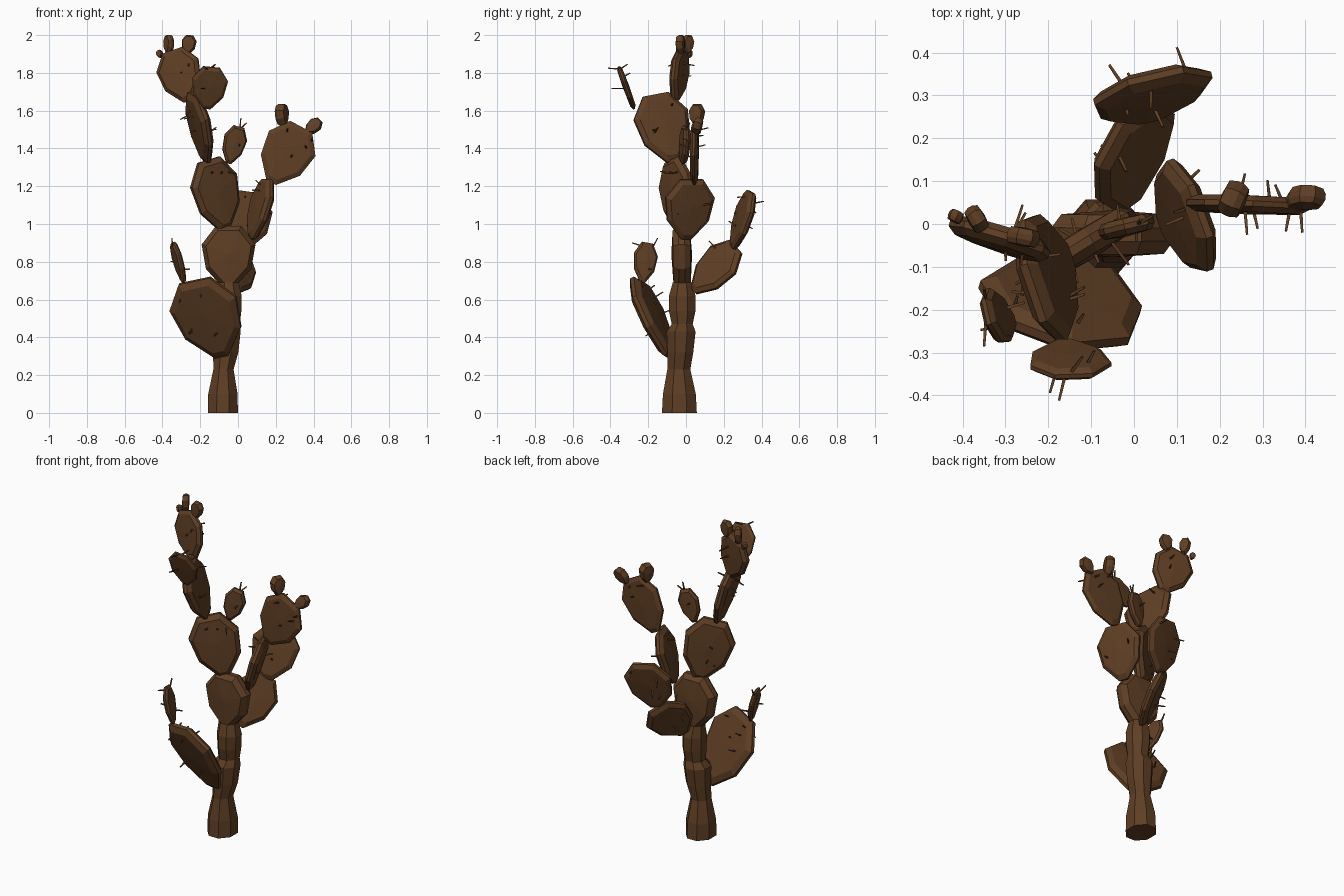
import bpy, bmesh, math, random
from mathutils import Vector

random.seed(4)
cube = bpy.data.objects.get("Cube")
if cube:
    bpy.data.objects.remove(cube, do_unlink=True)

# Single dry brown for the whole plant
brown = bpy.data.materials.new("dry_brown")
brown.use_nodes = True
colour = (0.115, 0.049, 0.018, 1)
brown.diffuse_color = colour
bsdf = next(n for n in brown.node_tree.nodes if n.type == 'BSDF_PRINCIPLED')
bsdf.inputs["Base Color"].default_value = colour
bsdf.inputs["Roughness"].default_value = 0.9


def finish(bm, name):
    bmesh.ops.recalc_face_normals(bm, faces=bm.faces)
    mesh = bpy.data.meshes.new(name)
    bm.to_mesh(mesh)
    bm.free()
    mesh.materials.append(brown)
    bpy.context.collection.objects.link(bpy.data.objects.new(name, mesh))


def bridge(bm, a, b):
    for i in range(len(a)):
        j = (i + 1) % len(a)
        bm.faces.new((a[i], a[j], b[j], b[i]))


def fan(bm, ring, centre):
    c = bm.verts.new(centre)
    for i in range(len(ring)):
        bm.faces.new((ring[i], ring[(i + 1) % len(ring)], c))


spines = bmesh.new()


def add_spine(start, end, radius=0.0055):
    start, end = Vector(start), Vector(end)
    d = (end - start).normalized()
    s = d.orthogonal().normalized()
    t = d.cross(s)
    rings = []
    for p, r in ((start, radius), (end, radius * 0.7)):
        rings.append([spines.verts.new(p + r * k) for k in (s, t, -s, -t)])
    bridge(spines, *rings)
    for ring in rings:
        spines.faces.new(ring)


# Half outline of a pad: fraction along the axis, fraction of half width
HALF = [(0, 0.2), (0.31, 0.84), (0.7, 1.0), (1, 0.47)]
OUTLINE = HALF + [(u, -v) for u, v in reversed(HALF)]


def pad(name, base, tip, normal, width, thick, spine_count=0):
    base, tip, n = Vector(base), Vector(tip), Vector(normal)
    axis = tip - base
    n = (n - axis * n.dot(axis) / axis.length_squared).normalized()
    side = n.cross(axis).normalized() * width / 2
    mid = 0.55
    bm = bmesh.new()
    rings = []
    # Face ring, two rim rings, face ring
    for scale, off in ((0.84, -0.42), (1, -0.14), (1, 0.14), (0.84, 0.42)):
        rings.append([bm.verts.new(base + axis * (mid + (u - mid) * scale)
                                   + side * v * scale + n * thick * off)
                      for u, v in OUTLINE])
    for a, b in zip(rings, rings[1:]):
        bridge(bm, a, b)
    for ring, off in ((rings[0], -0.5), (rings[-1], 0.5)):
        fan(bm, ring, base + axis * mid + n * thick * off)
    finish(bm, name)
    # Spines stand out of both faces
    for i in range(spine_count):
        face = n if i % 2 else -n
        p = (base + axis * random.uniform(0.3, 0.9)
             + side * random.uniform(-0.65, 0.65) + face * thick * 0.35)
        lean = Vector([random.uniform(-0.4, 0.4) for _ in range(3)])
        add_spine(p, p + (face + lean) * random.uniform(0.03, 0.055))


# Trunk: stacked swollen segments (x, y, z, x radius, y radius)
TRUNK = [(-.08, -.035, 0, .086, .1), (-.08, -.035, .1, .084, .094),
         (-.077, -.038, .23, .058, .066), (-.065, -.03, .32, .072, .074),
         (-.06, -.026, .43, .08, .083), (-.048, -.02, .47, .062, .06),
         (-.045, -.02, .54, .068, .076), (-.045, -.02, .62, .07, .076),
         (-.05, -.02, .69, .058, .054)]
bm = bmesh.new()
rings = []
for x, y, z, rx, ry in TRUNK:
    rings.append([bm.verts.new((x + rx * math.cos((k + 0.5) * math.tau / 8),
                                y + ry * math.sin((k + 0.5) * math.tau / 8), z))
                  for k in range(8)])
for a, b in zip(rings, rings[1:]):
    bridge(bm, a, b)
bm.faces.new(rings[0])
bm.faces.new(rings[-1])
finish(bm, "trunk")

# Low front branch
pad("low_front_pad", (-.085, -.095, .3), (-.23, -.255, .7), (.24, .87, .43), .38, .075, 10)
pad("low_front_bud", (-.285, -.23, .69), (-.345, -.205, .9), (.93, .25, .2), .13, .035, 2)

# Middle pad and back branch
pad("middle_pad", (-.05, -.02, .66), (-.05, -.025, .99), (0, 1, 0), .285, .11)
pad("back_pad", (-.02, .04, .645), (.01, .265, .88), (.73, -.53, .43), .26, .06, 3)
pad("back_upper_pad", (.03, .25, .87), (.05, .345, 1.17), (-.25, .9, -.3), .285, .055, 6)

# Left branch
pad("left_pad", (.075, 0, .92), (.155, .03, 1.235), (.94, .34, -.25), .275, .06, 4)
pad("left_upper_pad", (.175, .045, 1.22), (.335, .045, 1.515), (.05, 1, 0), .28, .045, 7)
pad("left_large_fruit", (.235, .055, 1.52), (.23, .06, 1.635), (.9, -.4, 0), .085, .06)
pad("left_small_fruit", (.36, .055, 1.48), (.435, .067, 1.55), (.1, .9, -.25), .075, .05)

# Tall right branch
pad("upper_pad", (-.07, -.025, .97), (-.155, -.07, 1.34), (.51, -.86, .09), .29, .075, 6)
pad("upper_bud", (-.05, -.015, 1.32), (.005, 0, 1.515), (-.2, 1, .1), .125, .045, 2)
pad("tall_pad", (-.165, -.07, 1.33), (-.235, -.162, 1.685), (.93, .27, .26), .305, .065, 7)
pad("tall_front_pad", (-.165, -.275, 1.61), (-.14, -.355, 1.83), (0, .93, .35), .19, .035, 2)
pad("top_pad", (-.265, -.06, 1.65), (-.345, -.015, 1.92), (.3, .93, -.1), .24, .055, 4)

# Fruit on the top pad
pad("top_right_fruit", (-.365, .005, 1.9), (-.368, .015, 2), (.85, .5, 0), .065, .042)
pad("top_left_fruit", (-.265, -.03, 1.9), (-.255, -.03, 2), (.2, 1, 0), .078, .045)
pad("top_tiny_fruit", (-.41, .012, 1.88), (-.42, .022, 1.92), (.4, .9, 0), .035, .03)

# Long spines at pad tips
for start, end in (((-.16, -.35, 1.82), (-.175, -.412, 1.825)),
                   ((-.15, -.35, 1.82), (-.12, -.31, 1.845)),
                   ((-.345, -.22, .88), (-.35, -.285, .9)),
                   ((-.345, -.18, .87), (-.35, -.15, .925)),
                   ((.01, 0, 1.5), (.015, .01, 1.56)),
                   ((.01, 0, 1.5), (.045, .02, 1.535)),
                   ((.12, .36, 1.11), (.1, .412, 1.12))):
    add_spine(start, end)
finish(spines, "spines")
